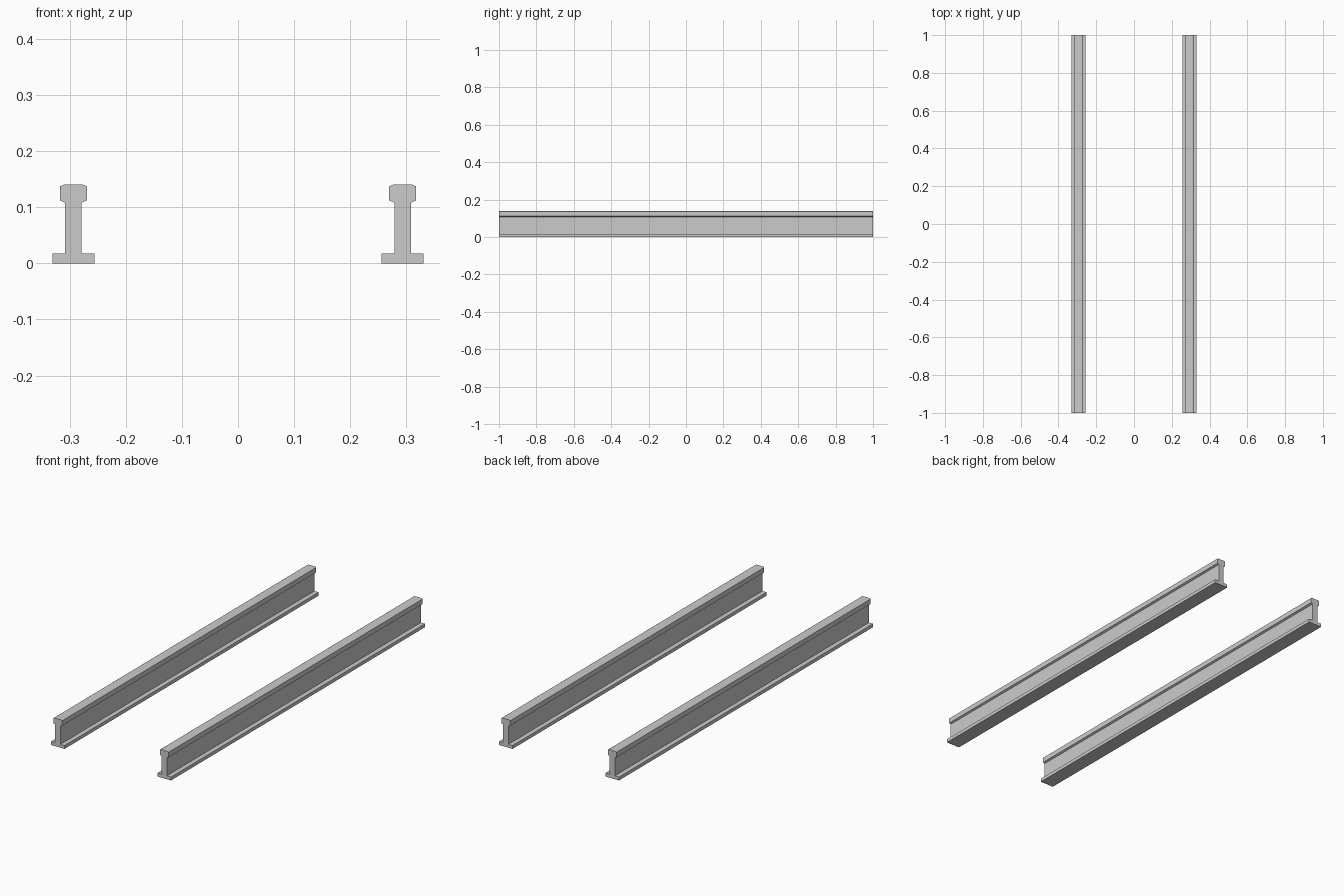
import bpy
import bmesh

if "Cube" in bpy.data.objects:
    bpy.data.objects.remove(bpy.data.objects["Cube"])

# Right half of the rail cross-section (offset from rail centre, height)
HALF_PROFILE = [
    (0.0375, 0.0), (0.0375, 0.017),      # foot
    (0.0145, 0.017), (0.0145, 0.108),    # web
    (0.024, 0.112), (0.024, 0.137),      # head
    (0.0175, 0.140),                     # chamfered running surface
]
RAIL_X = 0.2935
LENGTH = 2.0


def make_rail(name, x):
    """Extrude the mirrored cross-section along y."""
    outline = HALF_PROFILE + [(-px, pz) for px, pz in reversed(HALF_PROFILE)]
    bm = bmesh.new()
    end = bm.faces.new([bm.verts.new((px, -LENGTH / 2, pz)) for px, pz in outline])
    ext = bmesh.ops.extrude_face_region(bm, geom=[end], use_keep_orig=True)
    moved = [g for g in ext["geom"] if isinstance(g, bmesh.types.BMVert)]
    bmesh.ops.translate(bm, verts=moved, vec=(0, LENGTH, 0))
    bmesh.ops.recalc_face_normals(bm, faces=bm.faces)
    mesh = bpy.data.meshes.new(name)
    bm.to_mesh(mesh)
    bm.free()
    rail = bpy.data.objects.new(name, mesh)
    rail.location.x = x
    bpy.context.collection.objects.link(rail)


# Pair of parallel rails
for name, side in (("left_rail", -1), ("right_rail", 1)):
    make_rail(name, side * RAIL_X)
